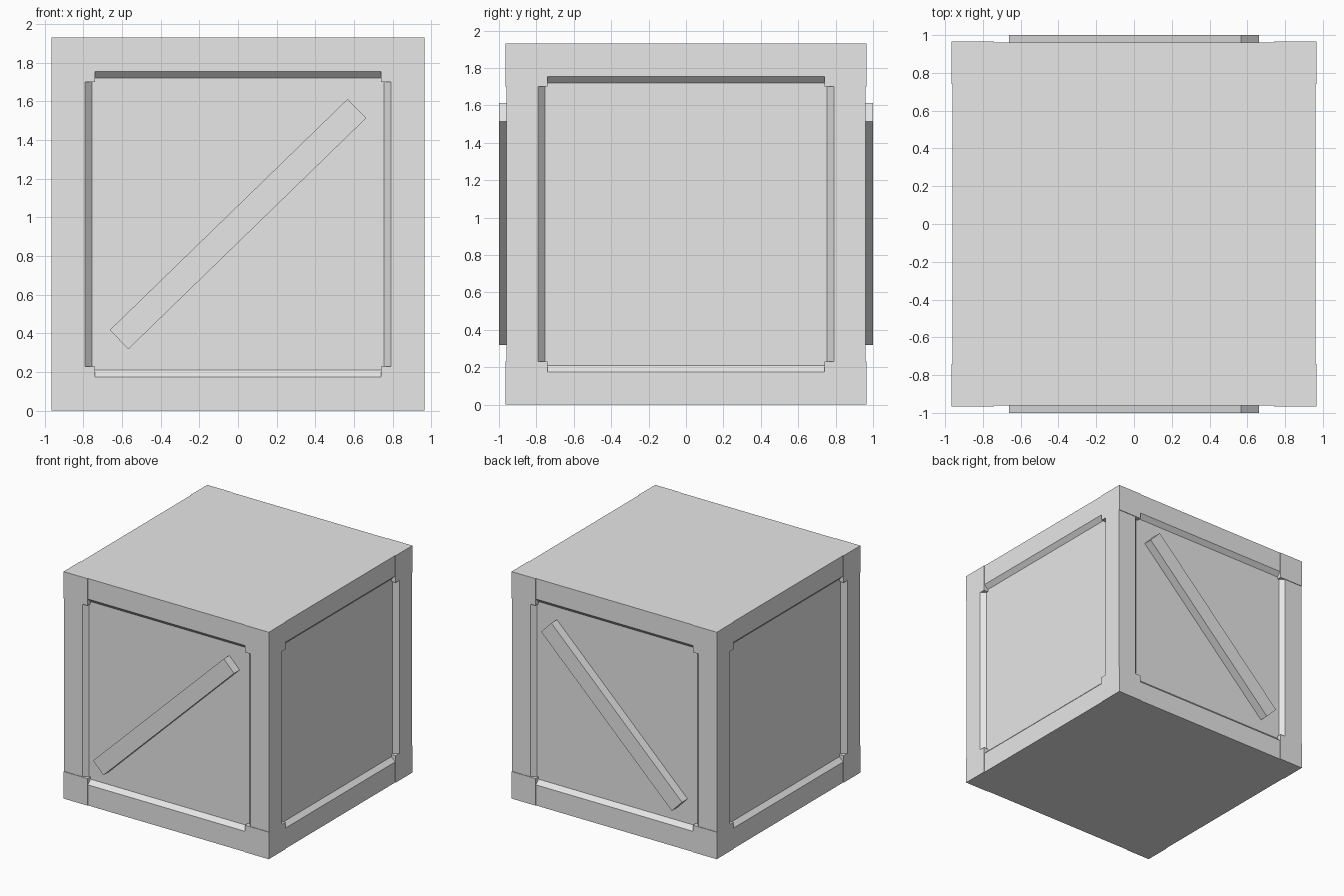
import bpy, bmesh
from math import atan2, cos, sin
from mathutils import Vector

cube = bpy.data.objects.get("Cube")
if cube:
    bpy.data.objects.remove(cube, do_unlink=True)

H = 0.965      # half size of the crate, also the height of its centre
RAIL = 0.96    # outer reach of the rails between the corner blocks
PANEL = 0.925  # depth of the recessed panels
NOTCH = 0.74   # inner side of the corner blocks
LIP, FOOT = 0.79, 0.755  # outer and inner edge of the sloped border

grey = bpy.data.materials.new("plain_grey")
grey.use_nodes = True
grey.diffuse_color = (0.8, 0.8, 0.8, 1)
grey.node_tree.nodes["Principled BSDF"].inputs["Base Color"].default_value = (0.8, 0.8, 0.8, 1)


def prism(name, profile, axis, lo, hi, mirror=""):
    """Extrude a flat profile along an axis, then mirror it about the crate centre."""
    bm = bmesh.new()
    ring = []
    for a, b in profile:
        co = [a, b]
        co.insert("xyz".index(axis), lo)
        ring.append(bm.verts.new(co))
    base = bm.faces.new(ring)
    out = bmesh.ops.extrude_face_region(bm, geom=[base])
    shift = Vector([hi - lo if c == axis else 0 for c in "xyz"])
    moved = [v for v in out["geom"] if isinstance(v, bmesh.types.BMVert)]
    bmesh.ops.translate(bm, verts=moved, vec=shift)
    bmesh.ops.recalc_face_normals(bm, faces=bm.faces)
    mesh = bpy.data.meshes.new(name)
    bm.to_mesh(mesh)
    bm.free()
    mesh.materials.append(grey)
    obj = bpy.data.objects.new(name, mesh)
    obj.location.z = H
    bpy.context.collection.objects.link(obj)
    if mirror:
        mod = obj.modifiers.new("Mirror", "MIRROR")
        mod.use_axis = [c in mirror for c in "xyz"]
        mod.use_mirror_merge = False
    return obj


def rect(a0, a1, b0, b1):
    return [(a0, b0), (a1, b0), (a1, b1), (a0, b1)]


# Recessed side panels and the top and bottom boards
prism("side_panels", rect(-PANEL, PANEL, -PANEL, PANEL), "z", -0.85, 0.85)
prism("top_and_bottom_boards", rect(-NOTCH, NOTCH, -NOTCH, NOTCH), "z", FOOT, H, "z")

# Square corner blocks
prism("corner_blocks", rect(NOTCH, H, NOTCH, H), "z", 0.735, H, "xyz")

# Horizontal rails with a sloped inner edge
rail = [(NOTCH, H), (RAIL, H), (RAIL, LIP), (PANEL, FOOT), (NOTCH, FOOT)]
prism("front_and_back_rails", rail, "x", -NOTCH, NOTCH, "yz")
prism("left_and_right_rails", rail, "y", -NOTCH, NOTCH, "xz")

# Upright posts, sloped towards both neighbouring panels
post = [(H, RAIL), (LIP, RAIL), (FOOT, PANEL), (FOOT, FOOT), (PANEL, FOOT), (H, LIP)]
prism("corner_posts", post, "z", -0.735, 0.735, "xy")

# Diagonal braces on the front and the back
angle = atan2(1.195, 1.23)
c, s = cos(angle), sin(angle)
brace = [(u * c - v * s, u * s + v * c) for u, v in rect(-0.857, 0.857, -0.069, 0.069)]
prism("diagonal_braces", brace, "y", 0.9, 1.0, "y")
